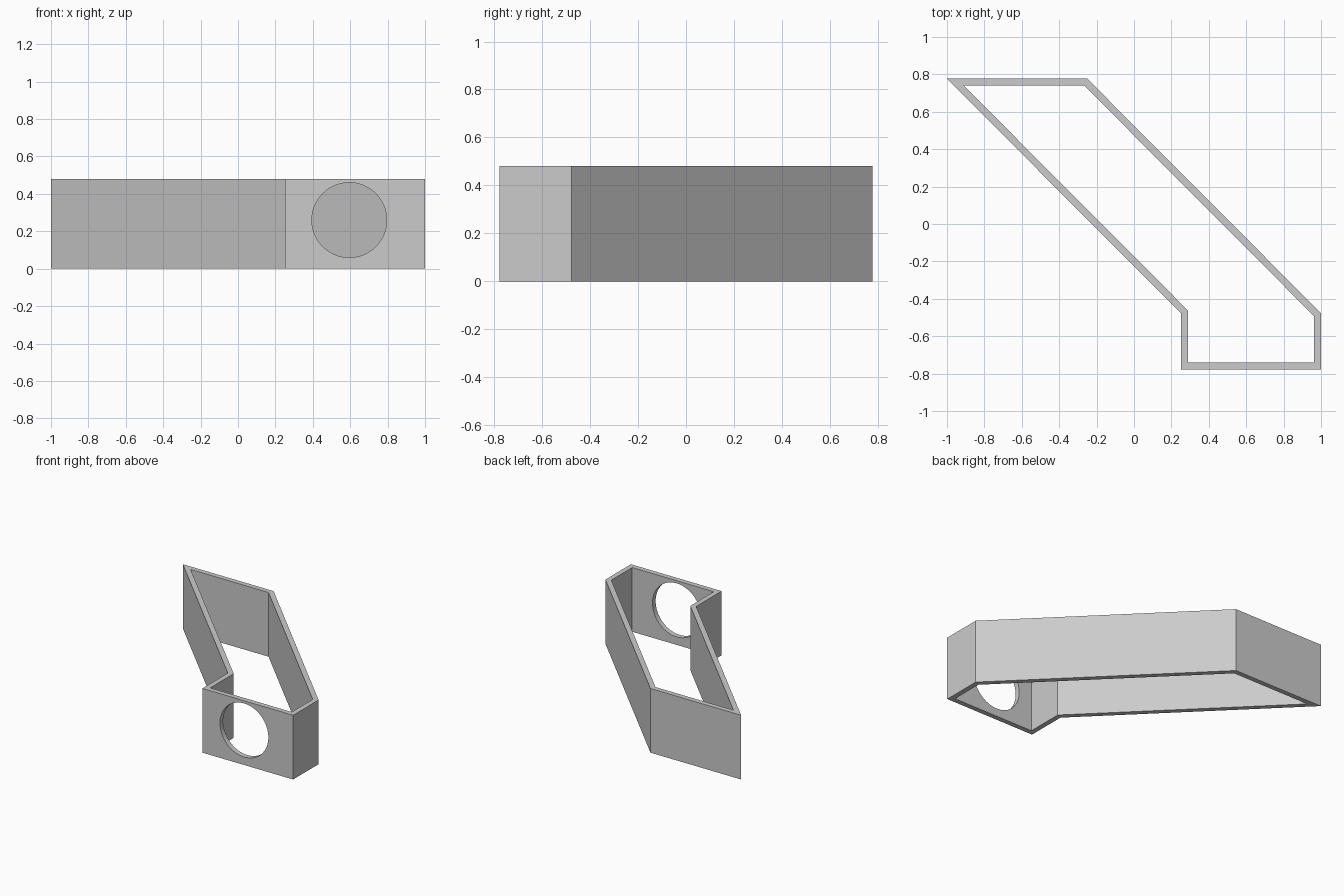
import bpy
import bmesh
from math import radians
from mathutils import Vector

HEIGHT, WALL = 0.48, 0.0375
HOLE_X, HOLE_Z, HOLE_R = 0.595, 0.26, 0.2

cube = bpy.data.objects.get("Cube")
if cube:
    bpy.data.objects.remove(cube, do_unlink=True)

# Plain grey finish
grey = bpy.data.materials.new("light grey")
grey.use_nodes = True
colour = (0.6, 0.6, 0.6, 1)
grey.diffuse_color = colour
grey.node_tree.nodes["Principled BSDF"].inputs["Base Color"].default_value = colour

# Outer outline, counter-clockwise
outer = [Vector(p) for p in [(-1, 0.777), (0.25, -0.477), (0.25, -0.777),
                             (1, -0.777), (1, -0.477), (-0.25, 0.777)]]


def inset(points, d):
    """Mitred inward offset of a counter-clockwise outline."""
    result = []
    for i, p in enumerate(points):
        a = (p - points[i - 1]).normalized()
        b = (points[(i + 1) % len(points)] - p).normalized()
        na, nb = Vector((-a.y, a.x)), Vector((-b.y, b.x))
        result.append(p + (na + nb) * d / (1 + na.dot(nb)))
    return result


# Angled duct wall, open at top and bottom
bm = bmesh.new()
loops = [[bm.verts.new((p.x, p.y, z)) for p in pts]
         for pts, z in [(outer, 0), (outer, HEIGHT),
                        (inset(outer, WALL), HEIGHT), (inset(outer, WALL), 0)]]
for k, ring in enumerate(loops):
    above = loops[(k + 1) % len(loops)]
    for i in range(len(ring)):
        j = (i + 1) % len(ring)
        bm.faces.new((ring[i], ring[j], above[j], above[i]))
bmesh.ops.recalc_face_normals(bm, faces=bm.faces)
mesh = bpy.data.meshes.new("duct_wall")
bm.to_mesh(mesh)
bm.free()
mesh.materials.append(grey)
duct = bpy.data.objects.new("duct_wall", mesh)
bpy.context.collection.objects.link(duct)

# Round opening through the front wall
bpy.ops.mesh.primitive_cylinder_add(vertices=96, radius=HOLE_R, depth=0.2,
                                    location=(HOLE_X, -0.777, HOLE_Z),
                                    rotation=(radians(90), 0, 0))
cutter = bpy.context.object
cutter.name = "opening_cutter"
cutter.hide_render = True
cutter.data.materials.append(grey)
cut = duct.modifiers.new("front_opening", "BOOLEAN")
cut.operation = "DIFFERENCE"
cut.solver = "EXACT"
cut.object = cutter

bpy.ops.object.select_all(action="DESELECT")
duct.select_set(True)
bpy.context.view_layer.objects.active = duct
bpy.ops.object.modifier_apply(modifier=cut.name)
bpy.data.objects.remove(cutter, do_unlink=True)
bpy.ops.object.shade_smooth_by_angle(angle=radians(30))
